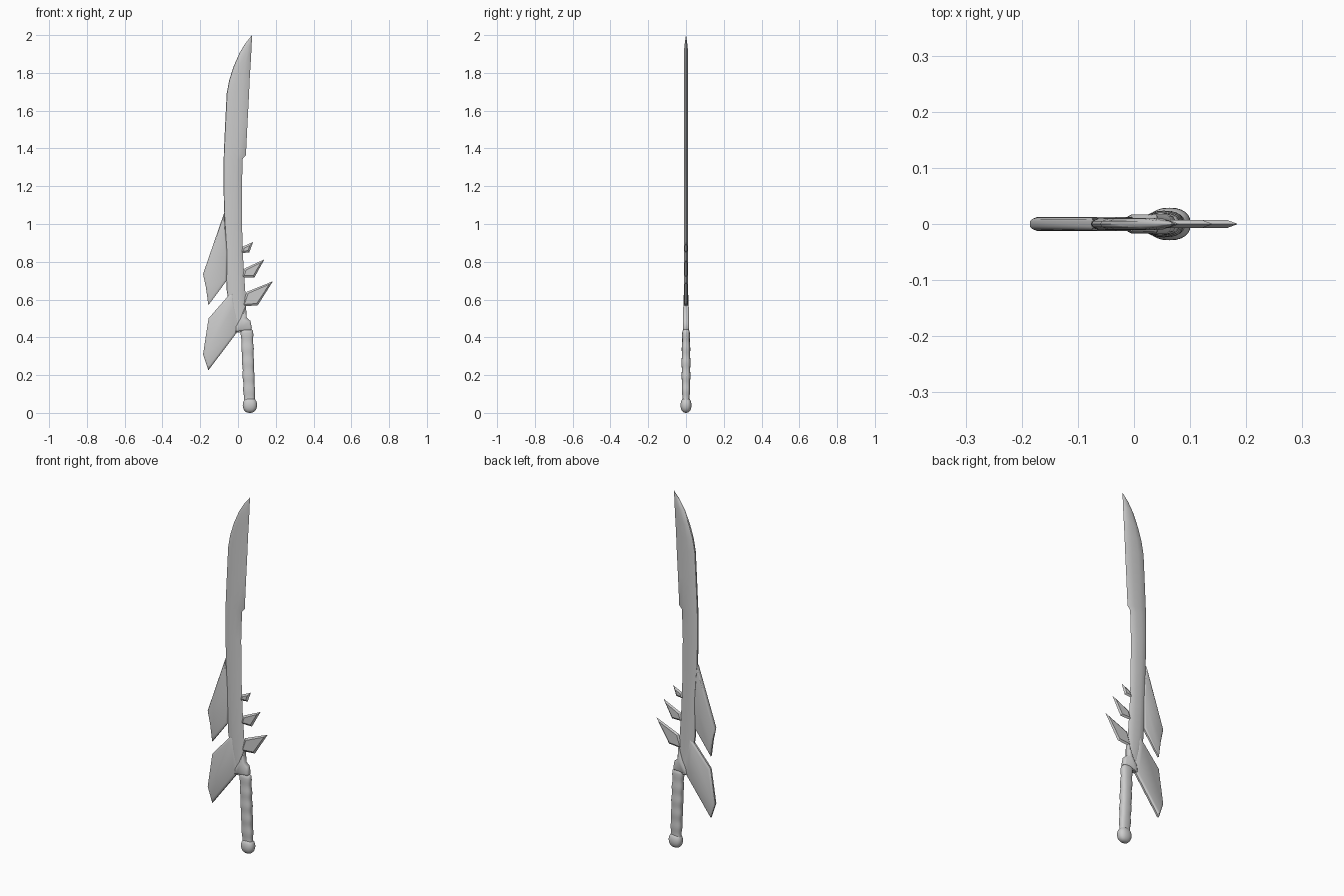
import bpy, bmesh, math
from mathutils import Vector

if "Cube" in bpy.data.objects:
    bpy.data.objects.remove(bpy.data.objects["Cube"])


def finish(name, bm, angle=35):
    bmesh.ops.recalc_face_normals(bm, faces=bm.faces)
    me = bpy.data.meshes.new(name)
    bm.to_mesh(me)
    bm.free()
    ob = bpy.data.objects.new(name, me)
    bpy.context.collection.objects.link(ob)
    bpy.ops.object.select_all(action='DESELECT')
    bpy.context.view_layer.objects.active = ob
    ob.select_set(True)
    bpy.ops.object.shade_smooth_by_angle(angle=math.radians(angle))
    return ob


def loft(name, rings, angle=35):
    # skin closed rings of equal length and cap both ends
    bm = bmesh.new()
    rows = [[bm.verts.new(p) for p in r] for r in rings]
    n = len(rows[0])
    for a, b in zip(rows, rows[1:]):
        for i in range(n):
            j = (i + 1) % n
            bm.faces.new((a[i], a[j], b[j], b[i]))
    bm.faces.new(rows[0])
    bm.faces.new(rows[-1])
    bmesh.ops.remove_doubles(bm, verts=bm.verts, dist=1e-5)
    return finish(name, bm, angle)


def inset(pts, d):
    # mitred inward offset of an x-z outline
    pts = [Vector(p) for p in pts]
    n = len(pts)
    area = sum(pts[i].cross(pts[(i + 1) % n]) for i in range(n))
    s = 1 if area > 0 else -1
    out = []
    for i in range(n):
        e1 = (pts[i] - pts[i - 1]).normalized()
        e2 = (pts[(i + 1) % n] - pts[i]).normalized()
        n1, n2 = Vector((-e1.y, e1.x)) * s, Vector((-e2.y, e2.x)) * s
        out.append(pts[i] + (n1 + n2) * d / max(1 + n1.dot(n2), 0.25))
    return out


def plate(name, pts, layers, angle=35):
    # layers: (inset, half thickness) from the rim inward, mirrored front/back
    full = [(d, -y) for d, y in reversed(layers)] + [(d, y) for d, y in layers if y > 0]
    return loft(name, [[(p.x, y, p.y) for p in inset(pts, d)] for d, y in full], angle)


# blade: thick rounded spine on the left, sharp edge on the right
rows = [  # z left, x left, z right, x right
    (0.425, -0.013, 0.43, 0.05), (0.50, -0.035, 0.50, 0.045), (0.65, -0.06, 0.62, 0.04),
    (0.80, -0.065, 0.80, 0.028), (0.97, -0.07, 0.97, 0.022), (1.20, -0.077, 1.18, 0.02),
    (1.33, -0.076, 1.345, 0.025), (1.38, -0.075, 1.365, 0.042), (1.55, -0.067, 1.53, 0.05),
    (1.69, -0.06, 1.68, 0.058), (1.76, -0.047, 1.77, 0.062), (1.83, -0.025, 1.85, 0.067),
    (1.905, 0.008, 1.92, 0.071), (1.955, 0.038, 1.965, 0.073), (2.0, 0.074, 2.0, 0.075)]
section = [(0, 0.0), (0.02, 0.005), (0.12, 0.0095), (0.35, 0.011), (0.68, 0.010), (0.9, 0.005), (1, 0.0)]
rings = []
for zl, xl, zr, xr in rows:
    k = min(1, (xr - xl) / 0.06)
    pts = [(t, -y) for t, y in section] + [(t, y) for t, y in section[-2:0:-1]]
    rings.append([(xl + (xr - xl) * t, y * k, zl + (zr - zl) * t) for t, y in pts])
loft("blade", rings, 40)

# two thick fins behind the spine
fin = [(0, 0.005), (0.004, 0.009), (0.012, 0.0115)]
plate("upper_fin", [(-0.073, 1.06), (-0.185, 0.735), (-0.17, 0.665), (-0.157, 0.57),
                    (-0.06, 0.70), (-0.055, 0.85)], fin)
plate("lower_fin", [(-0.025, 0.65), (-0.06, 0.61), (-0.156, 0.50), (-0.185, 0.31), (-0.157, 0.225),
                    (-0.01, 0.42), (0.01, 0.46), (-0.015, 0.56)],
      [(0, 0.005), (0.004, 0.009), (0.012, 0.0125)])

# three spikes on the cutting side
spikes = {"small_spike": [(0.08, 0.905), (0.025, 0.88), (0.012, 0.845), (0.06, 0.85)],
          "middle_spike": [(0.14, 0.813), (0.036, 0.765), (0.018, 0.717), (0.087, 0.717)],
          "large_spike": [(0.185, 0.697), (0.045, 0.64), (0.02, 0.563), (0.105, 0.57)]}
for name, pts in spikes.items():
    plate(name, pts, [(0, 0.0), (0.010, 0.007)], 20)

# guard joining blade, lower fin and grip
plate("guard", [(0.042, 0.57), (0.046, 0.505), (0.066, 0.487), (0.073, 0.45), (0.068, 0.435),
                (0.01, 0.432), (-0.015, 0.425), (-0.012, 0.46), (0.012, 0.50)],
      [(0, 0.008), (0.003, 0.013), (0.009, 0.017)], 50)


def oval(cx, z, rx, ry, n=24, p=0.8):
    ring = []
    for i in range(n):
        a = 2 * math.pi * i / n
        c, s = math.cos(a), math.sin(a)
        ring.append((cx + rx * math.copysign(abs(c) ** p, c), ry * math.copysign(abs(s) ** p, s), z))
    return ring


# gently waved grip, leaning toward the pommel
grip = [oval(0.047, 0.442, 0.024, 0.014)]
for i in range(33):
    t = i / 32
    wave = 0.0015 * math.sin(t * 10 * math.pi)
    grip.append(oval(0.047 + 0.014 * t, 0.434 - 0.37 * t, 0.032 - 0.002 * t + wave,
                     0.019 + 0.004 * math.sin(t * math.pi) + wave * 0.6))
loft("grip", grip, 50)

# rounded pommel
pommel = []
for i in range(13):
    a = math.pi * i / 12
    r = max(math.sin(a), 0.02) ** 0.8
    pommel.append(oval(0.063, 0.041 - 0.041 * math.cos(a), 0.038 * r, 0.029 * r, p=0.85))
loft("pommel", pommel, 60)
